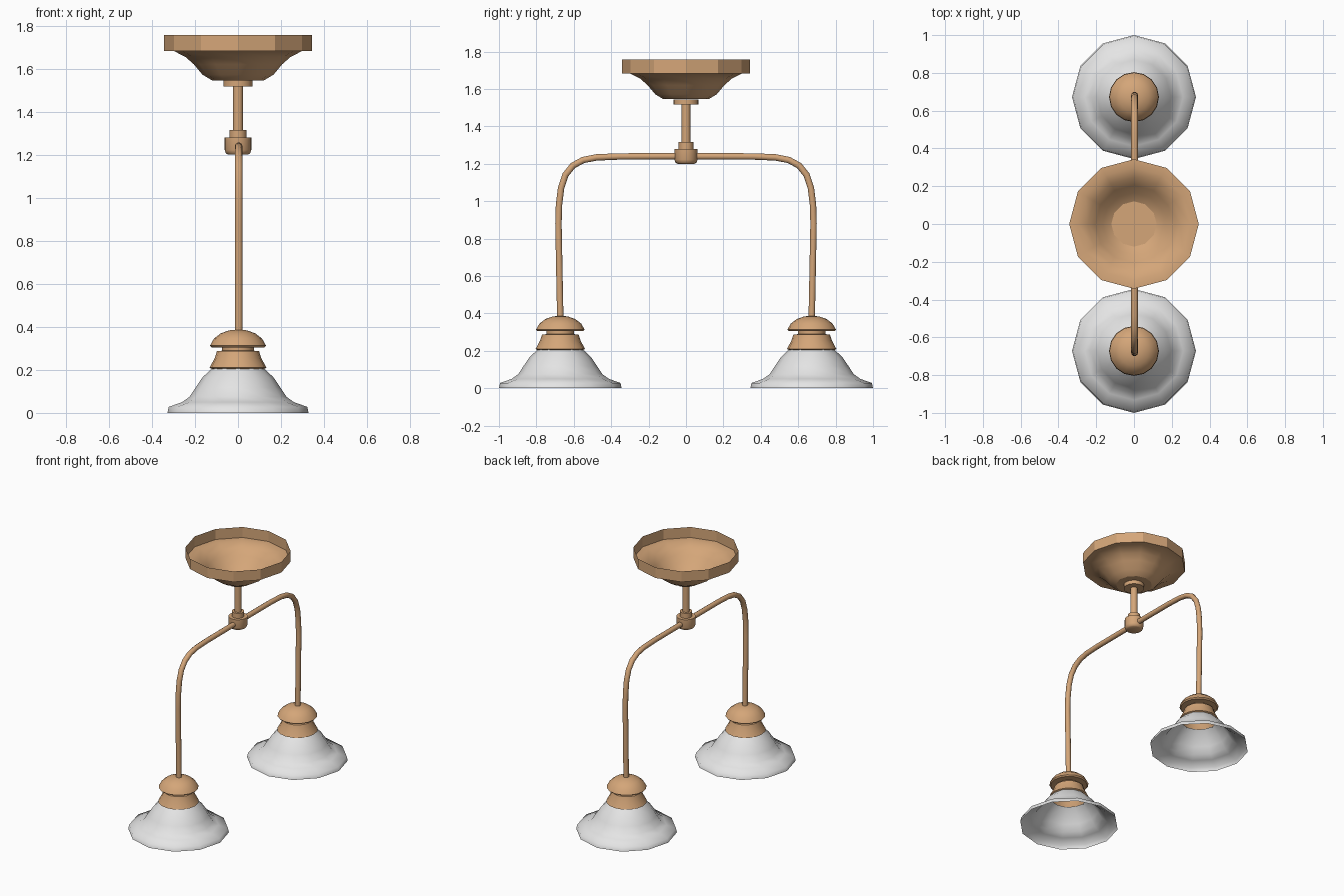
import bpy, bmesh, math
from mathutils import Vector

if "Cube" in bpy.data.objects:
    bpy.data.objects.remove(bpy.data.objects["Cube"])


def material(name, rgb):
    m = bpy.data.materials.new(name)
    m.diffuse_color = (*rgb, 1)
    m.use_nodes = True
    m.node_tree.nodes["Principled BSDF"].inputs["Base Color"].default_value = m.diffuse_color
    return m


BRASS = material("warm brass", (0.66, 0.38, 0.19))
GLASS = material("frosted white", (0.78, 0.78, 0.78))


def finish(bm, name, mat, angle):
    bmesh.ops.recalc_face_normals(bm, faces=bm.faces[:])
    mesh = bpy.data.meshes.new(name)
    bm.to_mesh(mesh)
    bm.free()
    mesh.materials.append(mat)
    ob = bpy.data.objects.new(name, mesh)
    bpy.context.collection.objects.link(ob)
    bpy.ops.object.select_all(action='DESELECT')
    ob.select_set(True)
    bpy.context.view_layer.objects.active = ob
    bpy.ops.object.shade_smooth_by_angle(angle=math.radians(angle))
    return ob


def lathe(name, profile, mat, y=0.0, sides=12, angle=40):
    """Turn (radius, height) points around a vertical axis; radius 0 closes an end."""
    bm = bmesh.new()
    rings = []
    for r, z in profile:
        n = sides if r > 0 else 1
        rings.append([bm.verts.new((r * math.cos(2 * math.pi * i / sides),
                                    y + r * math.sin(2 * math.pi * i / sides), z))
                      for i in range(n)])
    for a, b in zip(rings, rings[1:]):
        for i in range(sides):
            j = (i + 1) % sides
            quad = [a[i % len(a)], a[j % len(a)], b[j % len(b)], b[i % len(b)]]
            bm.faces.new(list(dict.fromkeys(quad)))
    return finish(bm, name, mat, angle)


def tube(name, path, radius, mat, sides=10):
    """Sweep a circle along a path in the y-z plane."""
    bm = bmesh.new()
    pts = [Vector((0.003, y, z)) for y, z in path]
    rings = []
    for k, p in enumerate(pts):
        t = (pts[min(k + 1, len(pts) - 1)] - pts[max(k - 1, 0)]).normalized()
        side = Vector((1, 0, 0))
        up = side.cross(t)
        rings.append([bm.verts.new(p + radius * (math.cos(2 * math.pi * i / sides) * side
                                                 + math.sin(2 * math.pi * i / sides) * up))
                      for i in range(sides)])
    for a, b in zip(rings, rings[1:]):
        for i in range(sides):
            j = (i + 1) % sides
            bm.faces.new((a[i], a[j], b[j], b[i]))
    bm.faces.new(rings[0])
    bm.faces.new(rings[-1])
    return finish(bm, name, mat, 50)


# Ceiling canopy: an open-topped dish
lathe("ceiling_canopy", [(0.343, 1.757), (0.343, 1.682), (0.298, 1.682), (0.245, 1.655),
                         (0.205, 1.62), (0.165, 1.572), (0.12, 1.545), (0, 1.545)], BRASS, angle=28)
# Stem with its flange, collar and hub
lathe("stem_flange", [(0, 1.544), (0.068, 1.544), (0.068, 1.517), (0, 1.517)], BRASS, sides=16)
lathe("stem", [(0, 1.52), (0.024, 1.52), (0.024, 1.31), (0, 1.31)], BRASS)
lathe("stem_collar", [(0, 1.316), (0.04, 1.316), (0.04, 1.275), (0, 1.275)], BRASS, sides=16)
lathe("arm_hub", [(0, 1.28), (0.062, 1.28), (0.062, 1.222), (0.056, 1.206),
                  (0.046, 1.2), (0, 1.2)], BRASS, sides=16)

ARM = [(0, 1.24), (0.36, 1.239), (0.48, 1.234), (0.55, 1.22), (0.605, 1.19), (0.645, 1.14),
       (0.668, 1.07), (0.679, 0.98), (0.682, 0.88), (0.677, 0.62), (0.672, 0.37)]

for tag, s in (("front", -1), ("back", 1)):
    y = 0.672 * s
    # Curved arm from the hub down to the lamp
    tube(tag + "_arm", [(s * a, z) for a, z in ARM], 0.018, BRASS)
    # Domed cap over the lamp holder
    lathe(tag + "_cap", [(0, 0.387), (0.04, 0.384), (0.08, 0.37), (0.112, 0.345), (0.13, 0.313),
                         (0.122, 0.305), (0, 0.305)], BRASS, y, sides=16)
    # Neck and flared holder, open underneath
    lathe(tag + "_holder", [(0.074, 0.306), (0.074, 0.289), (0.098, 0.287), (0.108, 0.255),
                            (0.132, 0.21), (0.122, 0.205)], BRASS, y, sides=16)
    # Bell-shaped shade, open underneath
    lathe(tag + "_shade", [(0.12, 0.208), (0.165, 0.165), (0.197, 0.118), (0.225, 0.075),
                           (0.26, 0.05), (0.322, 0.028), (0.328, 0.0)], GLASS, y, angle=60)
